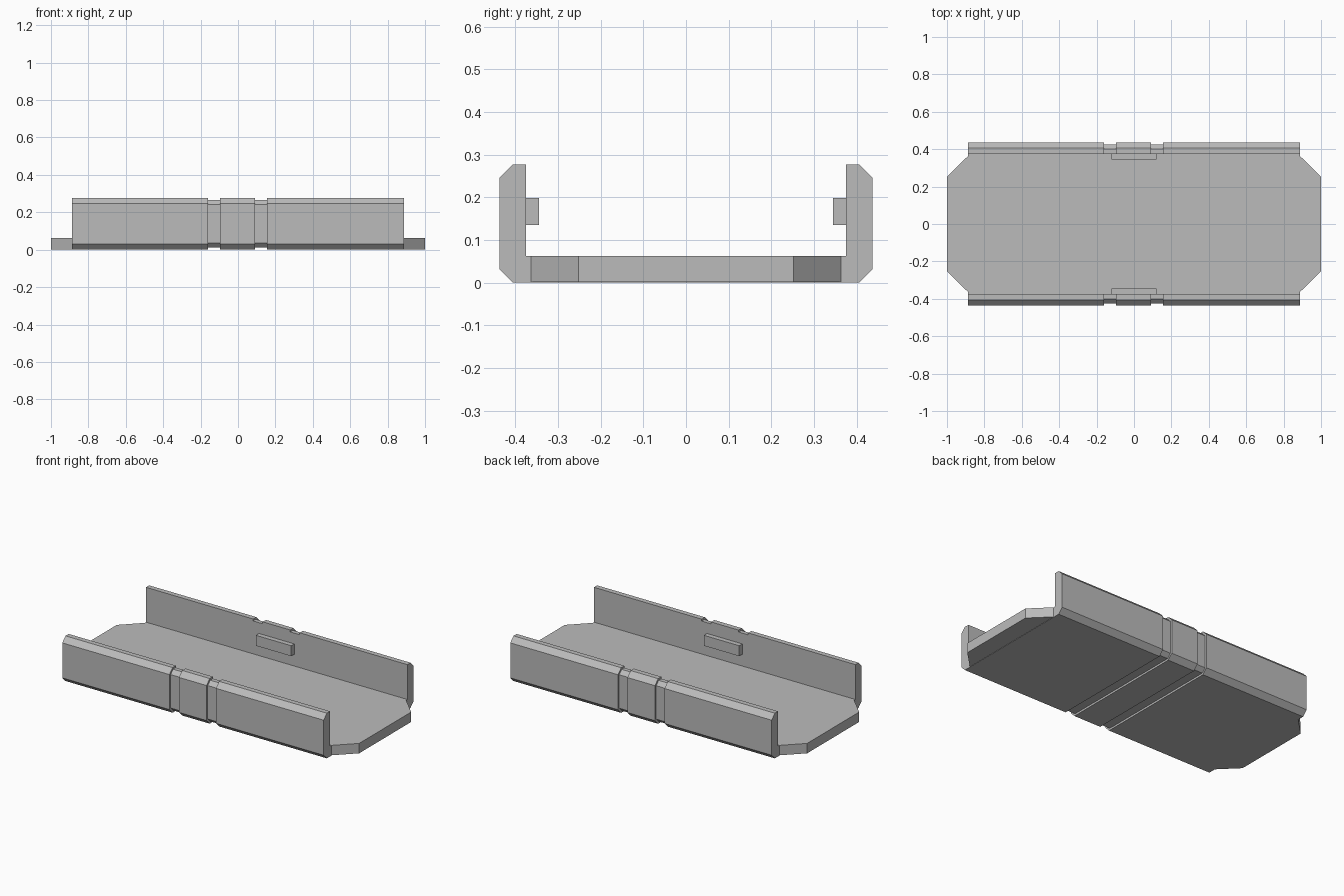
import bpy, bmesh

if "Cube" in bpy.data.objects:
    bpy.data.objects.remove(bpy.data.objects["Cube"])

grey = bpy.data.materials.new("plain_grey")
grey.diffuse_color = (0.5, 0.5, 0.5, 1)
grey.use_nodes = True
grey.node_tree.nodes["Principled BSDF"].inputs["Base Color"].default_value = grey.diffuse_color


def finish(bm, name):
    bmesh.ops.remove_doubles(bm, verts=bm.verts, dist=1e-5)
    bmesh.ops.recalc_face_normals(bm, faces=bm.faces)
    mesh = bpy.data.meshes.new(name)
    bm.to_mesh(mesh)
    bm.free()
    mesh.materials.append(grey)
    obj = bpy.data.objects.new(name, mesh)
    bpy.context.collection.objects.link(obj)
    return obj


def section(g):
    """U-shaped cross-section (y, z); g sinks the outer skin inward."""
    c = 0.031
    half = [(0.437 - c - g * 0.4, g), (0.437 - g, c + g * 0.4),
            (0.437 - g, 0.277 - c - g * 0.4), (0.437 - c - g * 0.4, 0.277 - g),
            (0.375, 0.277 - g), (0.375, 0.063)]
    return half + [(-y, z) for y, z in reversed(half)]


# Channel: lofted along x, with two grooves running round the outside
G = 0.012
stations = [(-0.888, 0), (-0.16, 0), (-0.16, G), (-0.095, G), (-0.095, 0),
            (0.092, 0), (0.092, G), (0.156, G), (0.156, 0), (0.888, 0)]
bm = bmesh.new()
rings = [[bm.verts.new((x, y, z)) for y, z in section(g)] for x, g in stations]
for a, b in zip(rings, rings[1:]):
    for i in range(len(a)):
        j = (i + 1) % len(a)
        pts = [a[i], a[j], b[j], b[i]]
        uniq = []
        for v in pts:
            if all((v.co - u.co).length > 1e-6 for u in uniq):
                uniq.append(v)
        if len(uniq) > 2:
            bm.faces.new(uniq)
bm.faces.new(rings[0])
bm.faces.new(rings[-1])
finish(bm, "channel_tray")

# Floor tongues with clipped corners at both ends
for side, label in ((-1, "left"), (1, "right")):
    bm = bmesh.new()
    outline = [(0.888, -0.363), (1.0, -0.252), (1.0, 0.252), (0.888, 0.363)]
    low = [bm.verts.new((side * x, y, 0.002)) for x, y in outline]
    top = [bm.verts.new((side * x, y, 0.063)) for x, y in outline]
    bm.faces.new(low)
    bm.faces.new(top)
    for i in range(3):
        bm.faces.new((low[i], low[i + 1], top[i + 1], top[i]))
    bm.faces.new((low[3], low[0], top[0], top[3]))
    finish(bm, label + "_floor_tongue")

# Retaining tabs on the inner walls
for side, label in ((-1, "front"), (1, "back")):
    bm = bmesh.new()
    bmesh.ops.create_cube(bm, size=1)
    for v in bm.verts:
        v.co.x *= 0.24
        v.co.y = v.co.y * 0.03 + side * 0.36
        v.co.z = v.co.z * 0.064 + 0.167
    finish(bm, label + "_inner_tab")
